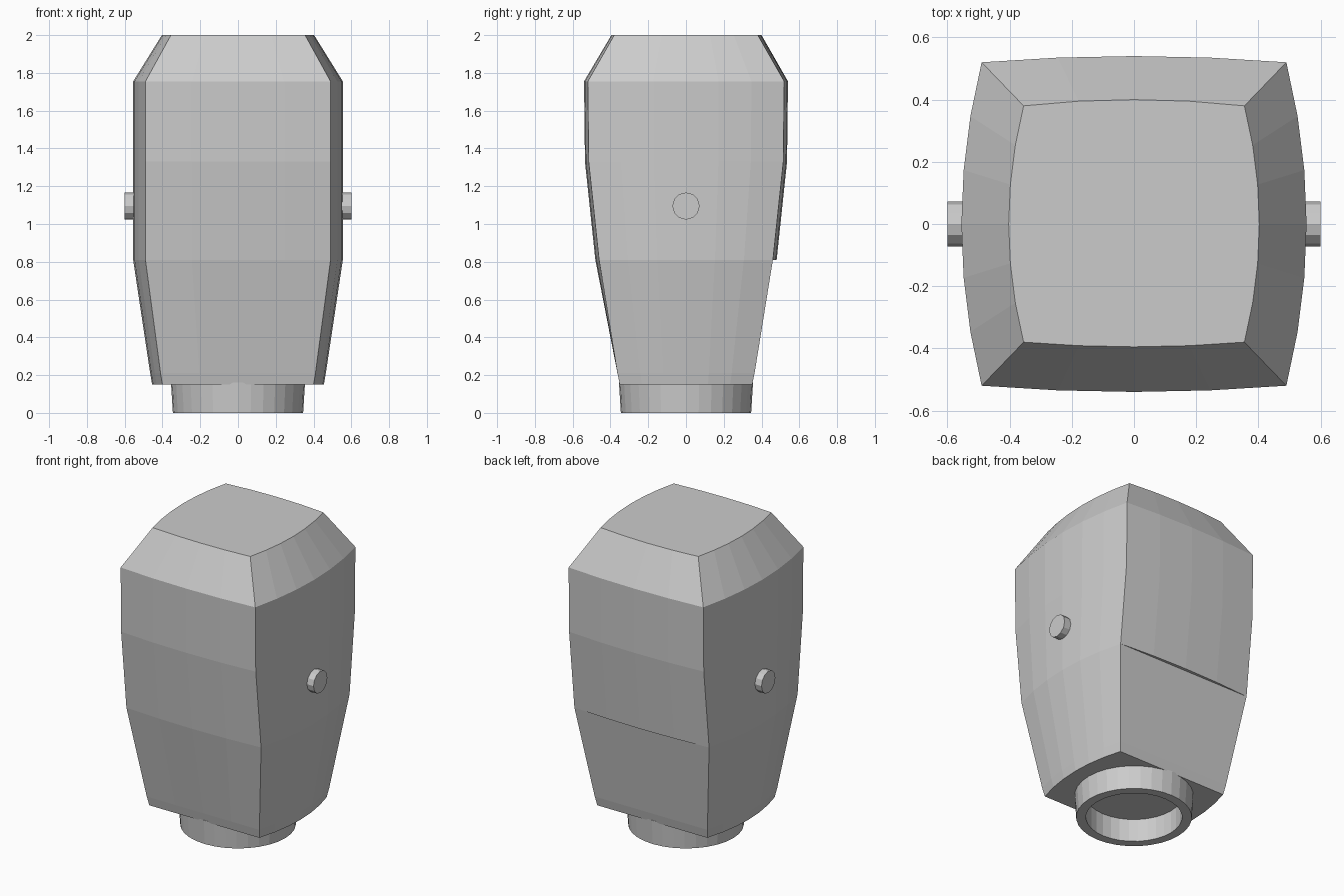
import bpy, bmesh, math
from mathutils import Matrix

if "Cube" in bpy.data.objects:
    bpy.data.objects.remove(bpy.data.objects["Cube"])


def finish(name, bm):
    bmesh.ops.recalc_face_normals(bm, faces=bm.faces)
    mesh = bpy.data.meshes.new(name)
    bm.to_mesh(mesh)
    bm.free()
    obj = bpy.data.objects.new(name, mesh)
    bpy.context.collection.objects.link(obj)
    return obj


def section(cx, cy, bx, front, back):
    """Rectangle with corners (cx, cy) whose sides bow outwards."""
    def bow(t):
        return 1 - t * t
    pts = []
    nx, ny = 4, 6
    for i in range(nx):
        t = -1 + 2 * i / nx
        pts.append((cx * t, -cy - front * bow(t)))
    for i in range(ny):
        t = -1 + 2 * i / ny
        pts.append((cx + bx * bow(t), cy * t))
    for i in range(nx):
        t = 1 - 2 * i / nx
        pts.append((cx * t, cy + back * bow(t)))
    for i in range(ny):
        t = 1 - 2 * i / ny
        pts.append((-cx - bx * bow(t), cy * t))
    return pts


# Body: lofted bowed sections (z, corner x, corner y, side bow, front bow, back bow)
levels = [
    (0.15, 0.400, 0.350, 0.055, 0.0, 0.0),
    (0.21, 0.410, 0.363, 0.055, 0.0, 0.0),
    (0.81, 0.490, 0.460, 0.065, 0.02, 0.0),
    (0.81, 0.490, 0.460, 0.065, 0.02, 0.02),
    (1.33, 0.490, 0.515, 0.065, 0.02, 0.02),
    (1.755, 0.490, 0.520, 0.065, 0.02, 0.02),
    (2.00, 0.355, 0.380, 0.048, 0.015, 0.02),
]
bm = bmesh.new()
rings = [[bm.verts.new((x, y, z)) for x, y in section(*s)] for z, *s in levels]
for a, b in zip(rings, rings[1:]):
    n = len(a)
    for i in range(n):
        j = (i + 1) % n
        bm.faces.new((a[i], a[j], b[j], b[i]))
bm.faces.new(rings[0][::-1])
bm.faces.new(rings[-1])
bmesh.ops.remove_doubles(bm, verts=bm.verts, dist=0.0005)
finish("body", bm)

# Neck: open ring under the body
bm = bmesh.new()
N = 32
profile = [(0.345, 0.0), (0.355, 0.16), (0.287, 0.16), (0.287, 0.0)]
loops = [[bm.verts.new((r * math.cos(2 * math.pi * k / N),
                        r * math.sin(2 * math.pi * k / N), z))
          for k in range(N)] for r, z in profile]
for p in range(4):
    a, b = loops[p], loops[(p + 1) % 4]
    for k in range(N):
        m = (k + 1) % N
        bm.faces.new((a[k], a[m], b[m], b[k]))
finish("neck_ring", bm)

# Side pegs
for name, side in (("left_peg", -1), ("right_peg", 1)):
    bm = bmesh.new()
    bmesh.ops.create_cone(
        bm, cap_ends=True, segments=12, radius1=0.072, radius2=0.072, depth=0.1,
        matrix=Matrix.Translation((side * 0.55, 0, 1.095)) @ Matrix.Rotation(math.pi / 2, 4, 'Y'))
    finish(name, bm)
